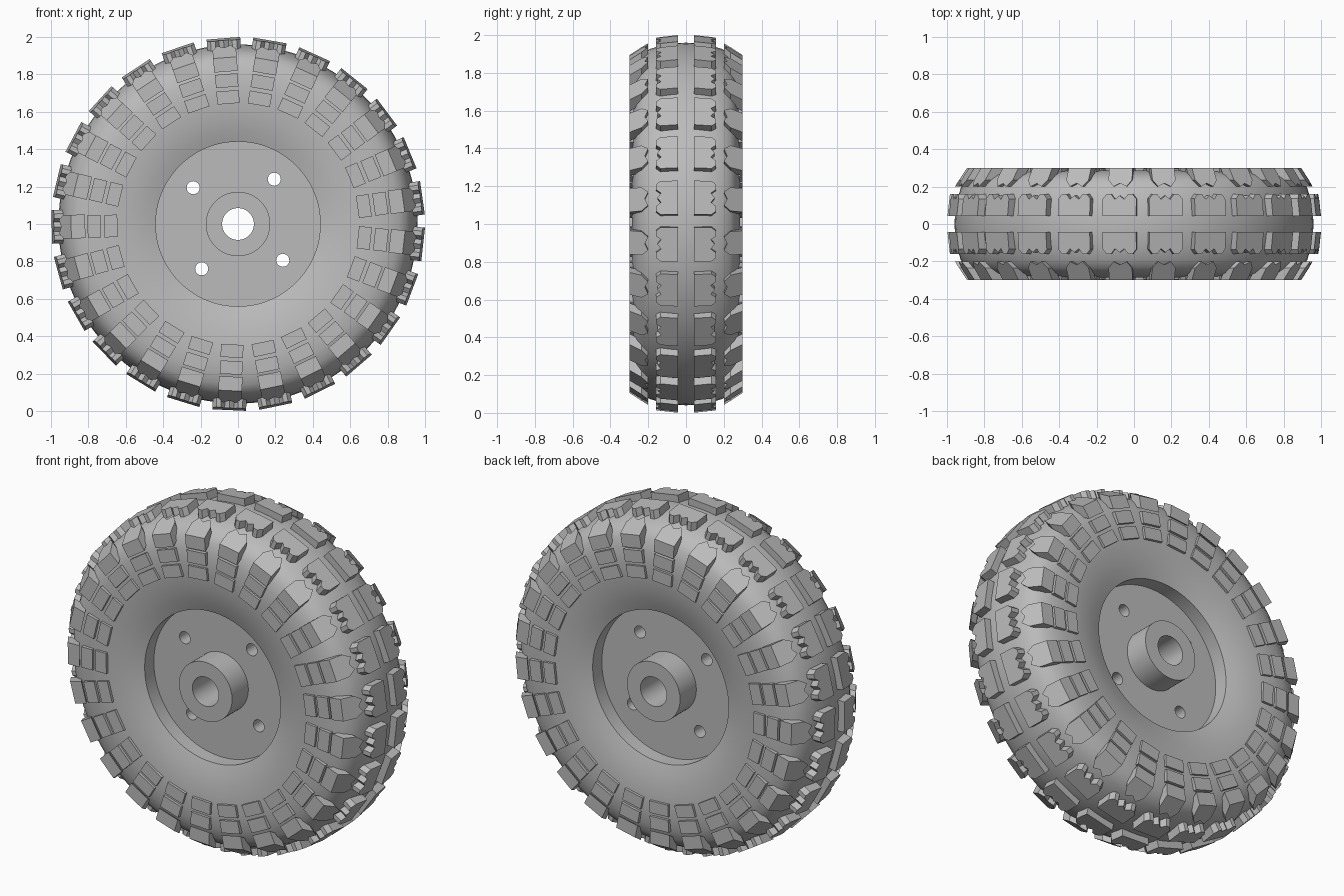
import bpy, bmesh, math
from mathutils import Matrix, Vector

cube = bpy.data.objects.get("Cube")
if cube:
    bpy.data.objects.remove(cube, do_unlink=True)

GREY = (0.5, 0.5, 0.5, 1.0)
mat = bpy.data.materials.new("plain grey")
mat.use_nodes = True
mat.diffuse_color = GREY
mat.node_tree.nodes["Principled BSDF"].inputs["Base Color"].default_value = GREY

COUNT = 25                      # tread blocks around the wheel
PHASE = math.radians(8.1)
CENTRE = Matrix.Translation((0, 0, 1))


def finish(bm, name, smooth=False):
    """Turn a bmesh into a named object with the shared material."""
    bmesh.ops.recalc_face_normals(bm, faces=bm.faces)
    mesh = bpy.data.meshes.new(name)
    bm.to_mesh(mesh)
    bm.free()
    mesh.materials.append(mat)
    ob = bpy.data.objects.new(name, mesh)
    bpy.context.collection.objects.link(ob)
    if smooth:
        bpy.ops.object.select_all(action='DESELECT')
        ob.select_set(True)
        bpy.context.view_layer.objects.active = ob
        bpy.ops.object.shade_smooth_by_angle(angle=math.radians(30))
    return ob


def lathe(name, profile, steps=100, smooth=True):
    """Revolve a closed (radius, y) profile about the wheel axis."""
    bm = bmesh.new()
    verts = [bm.verts.new((r, y, 0)) for r, y in profile]
    edges = [bm.edges.new((v, verts[i - 1])) for i, v in enumerate(verts)]
    bmesh.ops.spin(bm, geom=verts + edges, cent=(0, 0, 0), axis=(0, 1, 0),
                   angle=math.tau, steps=steps, use_merge=True)
    bmesh.ops.remove_doubles(bm, verts=bm.verts, dist=0.0001)
    bm.transform(CENTRE)
    return finish(bm, name, smooth)


def ring_of_blocks(name, outline, bottom, top):
    """Repeat one block round the wheel on both sides.
    outline: (tangent, axial) points; bottom/top: radius from axial position."""
    bm = bmesh.new()
    for i in range(COUNT):
        turn = CENTRE @ Matrix.Rotation(math.pi / 2 - PHASE - i * math.tau / COUNT, 4, 'Y')
        for side in (-1, 1):
            low = [bm.verts.new(turn @ Vector((t, side * a, bottom(a)))) for t, a in outline]
            high = [bm.verts.new(turn @ Vector((t, side * a, top(a)))) for t, a in outline]
            bm.faces.new(low)
            bm.faces.new(high)
            for k in range(len(low)):
                bm.faces.new((low[k - 1], low[k], high[k], high[k - 1]))
    return finish(bm, name)


def mirrored(half):
    """Complete an outline from its positive-tangent half."""
    return half + [(-t, a) for t, a in reversed(half) if t > 0]


# Tyre carcass: rounded sidewalls and a gently crowned tread
side = [(0.44, 0.235), (0.50, 0.256), (0.57, 0.272), (0.65, 0.283), (0.73, 0.285),
        (0.80, 0.279), (0.86, 0.262), (0.90, 0.235), (0.927, 0.19), (0.945, 0.13),
        (0.956, 0.065), (0.96, 0)]
lathe("tyre", side + [(r, -y) for r, y in reversed(side[:-1])])

# Recessed wheel disc with four bolt holes
disc = lathe("wheel_disc", [(0.12, -0.15), (0.45, -0.15), (0.45, 0.15), (0.12, 0.15)])
bm = bmesh.new()
for k in range(4):
    a = math.radians(51 + 90 * k)
    place = (Matrix.Translation((0.308 * math.cos(a), 0, 1 + 0.308 * math.sin(a)))
             @ Matrix.Rotation(math.pi / 2, 4, 'X'))
    bmesh.ops.create_cone(bm, cap_ends=True, segments=24, radius1=0.035,
                          radius2=0.035, depth=0.6, matrix=place)
cutter = finish(bm, "bolt_hole_cutter")
cutter.hide_render = True
cut = disc.modifiers.new("bolt holes", 'BOOLEAN')
cut.operation = 'DIFFERENCE'
cut.solver = 'EXACT'
cut.object = cutter
bpy.context.view_layer.objects.active = disc
bpy.ops.object.modifier_apply(modifier=cut.name)
bpy.data.objects.remove(cutter, do_unlink=True)

# Hub tube with an open bore
lathe("hub", [(0.085, -0.3), (0.172, -0.3), (0.172, 0.3), (0.085, 0.3)], 64)

# Crown blocks: toothed on the outer edge
crown = mirrored([(0, 0.152), (0.025, 0.132), (0.045, 0.16), (0.07, 0.16),
                  (0.09, 0.135), (0.09, 0.043)])
ring_of_blocks("crown_blocks", crown, lambda a: 0.92,
               lambda a: 0.996 - 0.11 * (a - 0.043))

# Shoulder blocks: sloping over the tyre edge, two points facing the crown
shoulder = mirrored([(0, 0.218), (0.035, 0.2), (0.063, 0.235), (0.063, 0.3)])
slope = lambda a: 0.957 - 0.65 * (a - 0.2)
ring_of_blocks("shoulder_blocks", shoulder, lambda a: slope(a) - 0.075, slope)

# Sidewall pads: two rows of thin rectangles
for name, inner, outer, face in (("outer_sidewall_pads", 0.733, 0.804, 0.3),
                                 ("inner_sidewall_pads", 0.645, 0.714, 0.298)):
    pad = mirrored([(0.06, 0.26), (0.06, face)])
    ring_of_blocks(name, pad, lambda a, r=inner: r, lambda a, r=outer: r)
